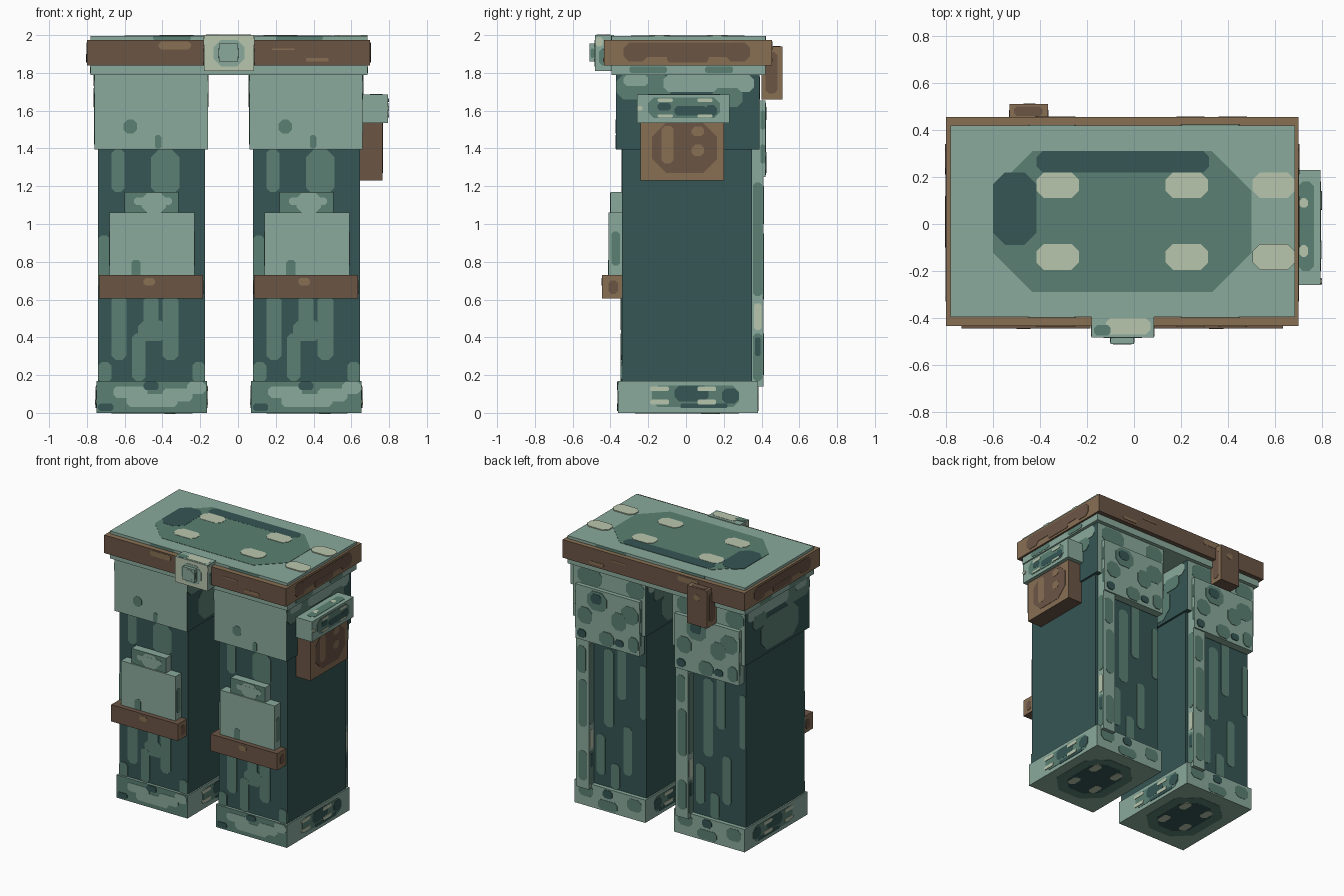
import bpy, bmesh
from mathutils import Vector


def lin(h):
    c = [int(h[i:i + 2], 16) / 255 for i in (0, 2, 4)]
    return [v / 12.92 if v < 0.04045 else ((v + 0.055) / 1.055) ** 2.4 for v in c] + [1]


MATS = {}
for key, label, code in (("d", "dark teal", "355654"), ("m", "moss green", "5B8073"),
                         ("l", "pale green", "8AAA9C"), ("c", "cream", "B9C6AE"),
                         ("b", "brown leather", "6B5545"), ("t", "tan leather", "887054")):
    MATS[key] = bpy.data.materials.new(label)
    MATS[key].diffuse_color = lin(code)
KEYS = list(MATS)


def part(name, x, y, z, base, sides=None, marks=(), dx=0.0):
    """Box with a colour per side and thin round-cornered patches (side, u0, u1, v0, v1, colour)."""
    bm = bmesh.new()
    lo, hi = Vector((x[0], y[0], z[0])), Vector((x[1], y[1], z[1]))
    bmesh.ops.create_cube(bm, size=1)
    for v in bm.verts:
        v.co = (lo + hi) / 2 + v.co * (hi - lo)
    bm.normal_update()
    for f in bm.faces:
        a = max(range(3), key=lambda i: abs(f.normal[i]))
        side = ("+" if f.normal[a] > 0 else "-") + "xyz"[a]
        f.material_index = KEYS.index((sides or {}).get(side, base))
    count = {}
    for side, u0, u1, v0, v1, col in marks:
        count[side] = count.get(side, 0) + 1
        a = "xyz".index(side[1])
        ua, va = [i for i in range(3) if i != a]
        sign = 1 if side[0] == "+" else -1
        wall = hi[a] if sign > 0 else lo[a]
        r = 0.28 * min(u1 - u0, v1 - v0)
        ring = [(u0 + r, v0), (u1 - r, v0), (u1, v0 + r), (u1, v1 - r),
                (u1 - r, v1), (u0 + r, v1), (u0, v1 - r), (u0, v0 + r)]
        loops = []
        for h in (0, 0.0015 + 0.0006 * count[side]):
            loop = []
            for u, v in ring:
                co = [0, 0, 0]
                co[a], co[ua], co[va] = wall + sign * h, u, v
                loop.append(bm.verts.new(co))
            loops.append(loop)
        faces = [bm.faces.new(loops[1])]
        for i in range(8):
            j = (i + 1) % 8
            faces.append(bm.faces.new((loops[0][i], loops[0][j], loops[1][j], loops[1][i])))
        # outward winding depends on the side
        if (Vector([1 if i == ua else 0 for i in range(3)]).cross(
                Vector([1 if i == va else 0 for i in range(3)])))[a] * sign < 0:
            bmesh.ops.reverse_faces(bm, faces=faces)
        for f in faces:
            f.material_index = KEYS.index(col)
    me = bpy.data.meshes.new(name)
    bm.to_mesh(me)
    bm.free()
    for m in MATS.values():
        me.materials.append(m)
    ob = bpy.data.objects.new(name, me)
    ob.location.x = dx
    bpy.context.collection.objects.link(ob)
    return ob


def on(sides, rows):
    return [(s, *r) for s in sides for r in rows]


# camouflage for the legs, laid out on the left one
LEG = on(["-y"], [
    (-.67, -.60, 1.17, 1.395, "m"), (-.46, -.31, 1.15, 1.395, "m"), (-.74, -.68, .66, .94, "m"),
    (-.67, -.59, .28, .62, "m"), (-.40, -.315, .28, .62, "m"), (-.53, -.38, .38, .49, "m"),
    (-.50, -.42, .44, .62, "m"), (-.56, -.49, .17, .42, "m"), (-.74, -.67, .16, .27, "m"),
    (-.24, -.175, .16, .27, "m")]) + on(["+y"], [
    (-.47, -.39, .62, 1.2, "m"), (-.57, -.50, .85, 1.3, "m"), (-.62, -.55, .3, .66, "m"),
    (-.40, -.33, .25, .55, "m"), (-.74, -.69, .75, 1.15, "m"), (-.52, -.45, .17, .36, "m")])
THIGH = on(["+x", "-x"], [
    (-.24, .2, 1.42, 1.66, "m"), (-.37, -.08, 1.66, 1.79, "m"), (-.12, .36, 1.7, 1.79, "l"),
    (.14, .30, 1.62, 1.72, "m"), (-.33, -.2, 1.73, 1.79, "l")]) + on(["-y"], [
    (-.605, -.535, 1.478, 1.552, "m"), (-.44, -.405, 1.4, 1.47, "m")]) + on(["+y"], [
    (-.75, -.6, 1.66, 1.78, "m"), (-.4, -.2, 1.66, 1.78, "m")])
CUFF = on(["+x", "-x"], [
    (-.18, .28, .03, .145, "m"), (-.06, .12, .06, .145, "d"), (-.03, .22, .025, .05, "d"),
    (.19, .28, .05, .13, "d"), (-.19, -.09, .115, .14, "c"), (.06, .16, .115, .14, "c"),
    (-.19, -.09, .045, .07, "c"), (.06, .16, .045, .07, "c")]) + on(["-y"], [
    (-.59, -.32, .03, .10, "l"), (-.66, -.48, .08, .14, "l"), (-.40, -.24, .06, .13, "l"),
    (-.27, -.17, .10, .165, "l"), (-.74, -.66, .01, .05, "d"), (-.50, -.42, .12, .165, "d")]) + on(["+y"], [
    (-.72, -.6, .06, .15, "m"), (-.52, -.36, .01, .08, "m"), (-.32, -.2, .07, .16, "m"),
    (-.48, -.4, .1, .16, "d")]) + on(["-z"], [
    (-.67, -.24, -.27, .28, "m"), (-.6, -.31, -.2, .21, "d"), (-.58, -.52, -.15, -.05, "c"),
    (-.39, -.33, -.15, -.05, "c"), (-.58, -.52, .08, .18, "c"), (-.39, -.33, .08, .18, "c")])
POCKET = on(["+y"], [
    (-.72, -.58, 1.47, 1.60, "m"), (-.62, -.50, 1.40, 1.53, "m"), (-.46, -.30, 1.50, 1.64, "m"),
    (-.34, -.22, 1.38, 1.5, "m"), (-.52, -.40, 1.26, 1.36, "m"), (-.72, -.64, 1.27, 1.38, "m"),
    (-.42, -.33, 1.55, 1.62, "d"), (-.60, -.53, 1.28, 1.33, "d"), (-.29, -.22, 1.27, 1.33, "d")])

for tag, dx in (("left", 0), ("right", .82)):
    part(tag + "_leg", (-.74, -.175), (-.34, .35), (.1, 1.5), "d", None, LEG, dx)
    part(tag + "_thigh", (-.76, -.16), (-.37, .39), (1.395, 1.8), "l",
         {"+x": "d", "-x": "d", "-z": "d"}, THIGH, dx)
    part(tag + "_ankle_cuff", (-.75, -.165), (-.36, .38), (0, .17), "l", {"-y": "m"}, CUFF, dx)
    # knee armour with its tab and strap
    part(tag + "_knee_pad", (-.68, -.23), (-.41, -.33), (.63, 1.06), "l", None,
         on(["-y"], [(-.565, -.515, .70, .81, "m")]) +
         on(["+x", "-x"], [(-.395, -.35, .78, .96, "m")]), dx)
    part(tag + "_knee_tab", (-.60, -.315), (-.40, -.33), (1.04, 1.17), "m", {"+x": "l", "-x": "l", "+z": "l"},
         on(["-y"], [(-.51, -.38, 1.06, 1.165, "l"), (-.55, -.35, 1.10, 1.14, "l")]), dx)
    part(tag + "_knee_strap", (-.735, -.185), (-.445, -.33), (.605, .73), "b",
         {"+x": "t", "-x": "t"}, on(["-y"], [(-.50, -.44, .675, .715, "t")]) +
         on(["+x", "-x"], [(-.41, -.36, .63, .70, "b")]), dx)
    # rear pocket and rear strip
    part(tag + "_rear_pocket", (-.73, -.2), (.36, .42), (1.25, 1.655), "l", None,
         POCKET + on(["+x", "-x"], [(.395, .418, 1.32, 1.42, "m"), (.395, .418, 1.5, 1.6, "m")]), dx)
    part(tag + "_rear_strip", (-.305, -.2), (.34, .41), (.14, 1.4), "l", None,
         on(["+x", "-x"], [(.355, .405, .17, .42, "m"), (.36, .40, .44, .58, "c"),
                           (.355, .405, .62, 1.22, "m"), (.365, .395, .3, .4, "d")]) +
         on(["+y"], [(-.29, -.22, .2, .42, "m"), (-.29, -.22, .6, .95, "m"),
                     (-.28, -.21, 1.0, 1.2, "m")]), dx)

# waist block with the patterned lid
TOP = [(-.6, .5, -.29, .31, "m"), (-.415, .32, .22, .31, "d"), (-.6, -.415, -.09, .22, "d")]
TOP += [(cx - .09, cx + .09, cy - .055, cy + .055, "c")
        for cx in (-.325, .225, .595) for cy in (.165, -.14)]
waist = part("waist", (-.78, .685), (-.395, .42), (1.79, 1.995), "l", None,
             on(["+z"], TOP) + on(["-y", "+y"], [(-.45, -.25, 1.975, 1.994, "m"),
                                                 (.2, .45, 1.975, 1.994, "m")]) +
             on(["+x", "-x"], [(-.3, -.1, 1.80, 1.835, "m"), (.1, .25, 1.80, 1.835, "m")]))

# belt
part("belt", (-.8, .7), (-.435, .455), (1.84, 1.975), "b", {"+x": "t", "-x": "t", "+z": "t"},
     on(["-y", "+y"], [(-.42, -.25, 1.925, 1.965, "t"), (.18, .30, 1.92, 1.93, "t"),
                       (.36, .48, 1.86, 1.88, "t")]) +
     on(["+x", "-x"], [(-.33, -.2, 1.86, 1.96, "b"), (-.25, .25, 1.885, 1.96, "b"),
                       (.21, .34, 1.86, 1.96, "b"), (-.1, .12, 1.855, 1.9, "b")]))

# buckle
part("buckle", (-.18, .085), (-.483, -.38), (1.81, 2.0), "l", {"-y": "c"},
     on(["-y"], [(-.13, .035, 1.835, 1.975, "l")]) +
     on(["+z"], [(-.12, .07, -.47, -.40, "c"), (-.17, -.1, -.475, -.43, "m")]) +
     on(["+x", "-x"], [(-.46, -.40, 1.84, 1.93, "m"), (-.478, -.44, 1.94, 1.99, "c")]))
part("buckle_stud", (-.1, 0), (-.51, -.47), (1.86, 1.955), "l", None,
     on(["-y"], [(-.09, -.01, 1.87, 1.945, "l")]) + on(["+x", "-x"], [(-.505, -.485, 1.88, 1.93, "m")]))

# belt pouch at the back
part("back_pouch", (-.53, -.365), (.40, .51), (1.66, 1.94), "b", {"+x": "t", "-x": "t", "+z": "t"},
     on(["+x", "-x"], [(.42, .485, 1.69, 1.91, "b")]) + on(["+y"], [(-.47, -.42, 1.85, 1.89, "t")]) +
     on(["+z"], [(-.51, -.39, .46, .5, "b")]))

# side holster and its lid
part("holster", (.63, .765), (-.24, .2), (1.23, 1.55), "b", {"+x": "t", "+z": "t"},
     on(["+x"], [(-.18, .165, 1.27, 1.535, "b"), (-.13, -.065, 1.32, 1.52, "t"),
                 (.03, .095, 1.36, 1.42, "t"), (.03, .095, 1.465, 1.515, "t")]))
part("holster_lid", (.65, .793), (-.26, .23), (1.535, 1.685), "l", None,
     on(["+x"], [(-.2, .18, 1.56, 1.67, "m"), (-.06, .11, 1.575, 1.625, "d"),
                 (-.15, -.08, 1.60, 1.64, "d"), (.10, .165, 1.57, 1.63, "d"),
                 (-.15, -.07, 1.645, 1.665, "c"), (.06, .14, 1.645, 1.665, "c"),
                 (-.15, -.07, 1.565, 1.58, "c"), (.06, .14, 1.565, 1.58, "c"),
                 (-.258, -.23, 1.6, 1.625, "c")]) +
     on(["+z"], [(.70, .765, -.2, .18, "m"), (.705, .74, .07, .11, "c"), (.705, .74, -.14, -.09, "c")]))
